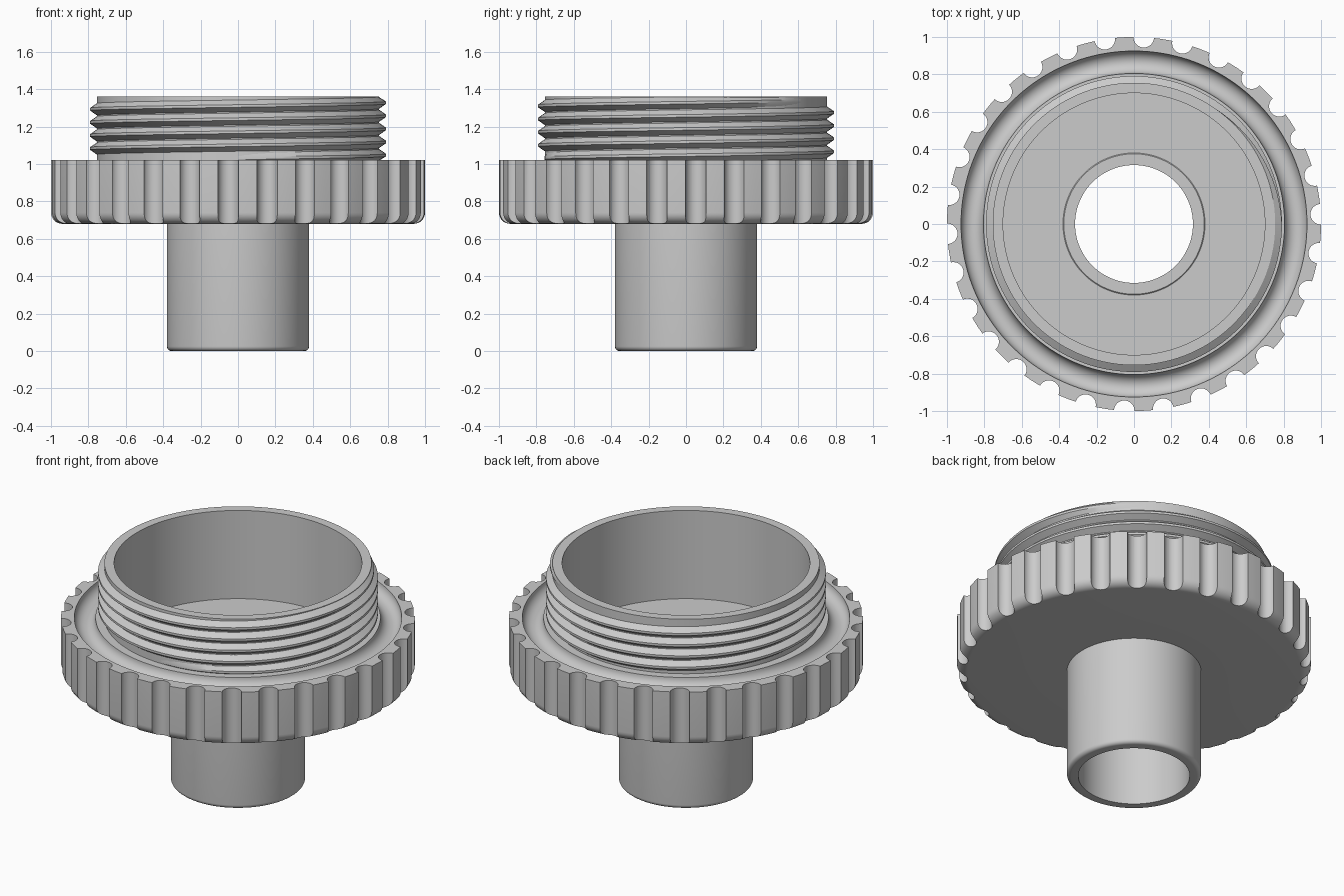
import bpy
import bmesh
import math
from math import cos, sin, pi, radians

SEGMENTS = 180

if "Cube" in bpy.data.objects:
    bpy.data.objects.remove(bpy.data.objects["Cube"], do_unlink=True)

grey = bpy.data.materials.new("plain grey")
grey.use_nodes = True
colour = (0.6, 0.6, 0.6, 1)
grey.diffuse_color = colour
grey.node_tree.nodes["Principled BSDF"].inputs["Base Color"].default_value = colour


def add_object(name, bm):
    bmesh.ops.recalc_face_normals(bm, faces=bm.faces)
    mesh = bpy.data.meshes.new(name)
    bm.to_mesh(mesh)
    bm.free()
    mesh.materials.append(grey)
    obj = bpy.data.objects.new(name, mesh)
    bpy.context.collection.objects.link(obj)
    return obj


def activate(obj):
    bpy.ops.object.select_all(action="DESELECT")
    obj.select_set(True)
    bpy.context.view_layer.objects.active = obj


def smooth(obj):
    activate(obj)
    bpy.ops.object.shade_smooth_by_angle(angle=radians(28))


def bridge(bm, a, b):
    for i in range(len(a)):
        j = (i + 1) % len(a)
        bm.faces.new((a[i], a[j], b[j], b[i]))


def lathe(name, profile):
    """Spin a closed (radius, height) loop around z."""
    bm = bmesh.new()
    rings = []
    for s in range(SEGMENTS):
        t = 2 * pi * s / SEGMENTS
        rings.append([bm.verts.new((r * cos(t), r * sin(t), z)) for r, z in profile])
    for s in range(SEGMENTS):
        bridge(bm, rings[s], rings[(s + 1) % SEGMENTS])
    return add_object(name, bm)


def arc(r, z, radius, start, end, steps):
    angles = [radians(start + (end - start) * i / steps) for i in range(steps + 1)]
    return [(r + radius * cos(a), z + radius * sin(a)) for a in angles]


# Grip ring: rounded lower edge, concave channel on top, cup floor inside
floor, base, deck, top = 0.81, 0.68, 1.02, 1.36
grip_ring = lathe("grip_ring", [(0.38, base)]
                  + arc(0.94, base + 0.06, 0.06, -90, 0, 8)
                  + [(1.0, deck)]
                  + arc(0.865, deck, 0.06, 0, -180, 16)
                  + [(0.70, deck), (0.70, floor), (0.38, floor)])

# Finger scallops cut around the grip ring
bm = bmesh.new()
for k in range(30):
    t = radians(3 + 12 * k)
    made = bmesh.ops.create_cone(bm, cap_ends=True, segments=32, radius1=0.055,
                                 radius2=0.055, depth=0.6)
    bmesh.ops.translate(bm, verts=made["verts"], vec=(cos(t), sin(t), 0.85))
cutter = add_object("scallop_cutter", bm)
cutter.hide_render = True
cut = grip_ring.modifiers.new("scallops", "BOOLEAN")
cut.operation = "DIFFERENCE"
cut.solver = "EXACT"
cut.object = cutter
activate(grip_ring)
bpy.ops.object.modifier_apply(modifier=cut.name)
bpy.data.objects.remove(cutter, do_unlink=True)
smooth(grip_ring)

# Collar wall and hollow stem
collar = lathe("collar", [(0.70, deck), (0.755, deck), (0.755, top), (0.70, top)])
smooth(collar)
stem = lathe("stem", [(0.315, 0)] + arc(0.355, 0.025, 0.025, -90, 0, 6)
             + [(0.38, floor), (0.375, floor + 0.004), (0.315, floor + 0.004)])
smooth(stem)

# Screw thread: a tapered ridge climbing the collar, fading at both ends
bm = bmesh.new()
pitch, turns, per_turn = 0.07, 4.4, 120
steps = int(turns * per_turn)
previous = None
for i in range(steps + 1):
    turn = i / per_turn
    t = 2 * pi * turn - pi / 2
    fade = max(0.02, min(1, turn / 0.15, (turns - turn) / 0.15))
    crest = 0.755 + 0.036 * fade
    z = 1.03 + pitch * turn
    section = [(0.752, -0.034), (crest, -0.007), (crest, 0.007), (0.752, 0.034)]
    ring = [bm.verts.new((r * cos(t), r * sin(t), min(top - 0.001, max(deck - 0.004, z + dz))))
            for r, dz in section]
    if previous:
        bridge(bm, previous, ring)
    else:
        bm.faces.new(ring)
    previous = ring
bm.faces.new(previous)
smooth(add_object("screw_thread", bm))
